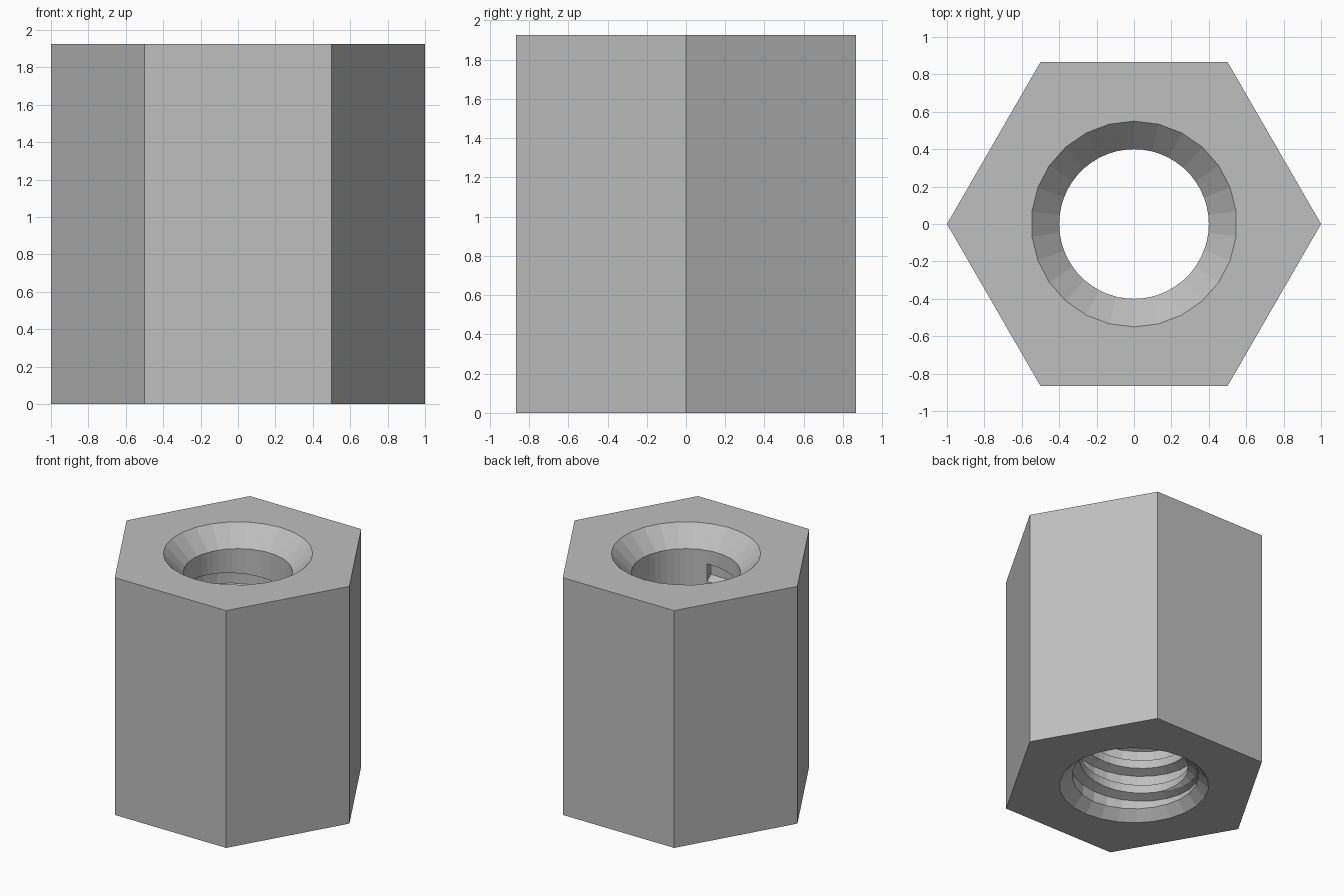
import bpy
import bmesh
from math import cos, sin, pi, radians

HEIGHT = 1.925
BORE, RIM, ROOT = 0.40, 0.55, 0.475
PITCH = 0.21
SIDES = 26

default = bpy.data.objects.get("Cube")
if default:
    bpy.data.objects.remove(default, do_unlink=True)

# Plain grey metal
metal = bpy.data.materials.new("grey_metal")
metal.use_nodes = True
grey = (0.52, 0.52, 0.52, 1)
metal.diffuse_color = grey
metal.node_tree.nodes["Principled BSDF"].inputs["Base Color"].default_value = grey


def add_object(name, bm):
    bmesh.ops.recalc_face_normals(bm, faces=bm.faces)
    mesh = bpy.data.meshes.new(name)
    bm.to_mesh(mesh)
    bm.free()
    mesh.materials.append(metal)
    obj = bpy.data.objects.new(name, mesh)
    bpy.context.collection.objects.link(obj)
    return obj


def loft(name, rings):
    """Skin a list of equal point rings and cap both ends."""
    bm = bmesh.new()
    rows = [[bm.verts.new(p) for p in ring] for ring in rings]
    count = len(rows[0])
    for low, high in zip(rows, rows[1:]):
        for i in range(count):
            j = (i + 1) % count
            bm.faces.new((low[i], low[j], high[j], high[i]))
    bm.faces.new(rows[0])
    bm.faces.new(rows[-1])
    return add_object(name, bm)


def circle(radius, z, sides, start=0.0):
    return [(radius * cos(start + 2 * pi * i / sides),
             radius * sin(start + 2 * pi * i / sides), z) for i in range(sides)]


def cut(body, cutter):
    cutter.hide_render = True
    mod = body.modifiers.new("cut", "BOOLEAN")
    mod.operation = "DIFFERENCE"
    mod.solver = "EXACT"
    mod.object = cutter
    bpy.context.view_layer.objects.active = body
    bpy.ops.object.modifier_apply(modifier=mod.name)
    bpy.data.objects.remove(cutter, do_unlink=True)


# Hexagonal body
body = loft("hex_spacer", [circle(1, 0, 6), circle(1, HEIGHT, 6)])

# Through bore
cut(body, loft("bore_cutter", [circle(BORE, -0.2, 2 * SIDES),
                               circle(BORE, HEIGHT + 0.2, 2 * SIDES)]))

# Countersinks at both ends
for name, face, inward in (("top", HEIGHT, -1), ("bottom", 0, 1)):
    rings = [circle(RIM + d, face - inward * d, SIDES, pi / 2)
             for d in (0.1, -0.2)]
    cut(body, loft(name + "_countersink_cutter", rings))

# Helical thread groove, running out below the top countersink
section = ((BORE - 0.03, 0.083), (ROOT, 0.045),
           (ROOT, -0.045), (BORE - 0.03, -0.083))
start = radians(-410)
steps = int(SIDES * 7.95)
groove = []
for i in range(steps + 1):
    a = start + 2 * pi * i / SIDES
    z = -0.067 + PITCH * i / SIDES
    groove.append([(r * cos(a), r * sin(a), z + h) for r, h in section])
cut(body, loft("thread_cutter", groove))
